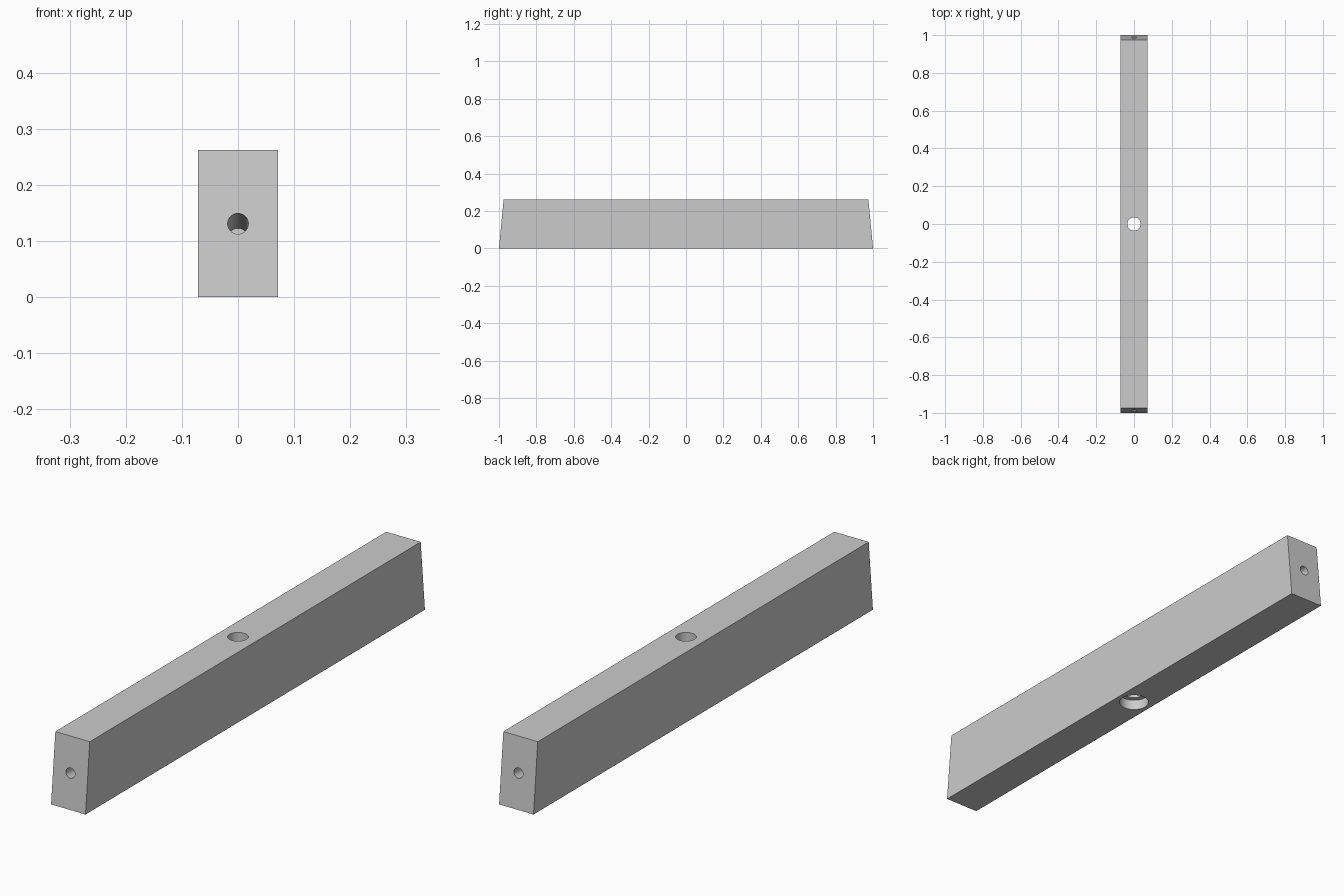
import bpy, bmesh, math
from mathutils import Vector

if "Cube" in bpy.data.objects:
    bpy.data.objects.remove(bpy.data.objects["Cube"])

W, H, L, TOP = 0.071, 0.262, 1.0, 0.975   # half width, height, half lengths


def drill(name, start, direction, radius, depth, sides=48):
    """Hidden cylinder cutter that enters the beam at start along direction."""
    d = Vector(direction).normalized()
    over = 0.02
    centre = Vector(start) + d * (depth - over) / 2
    bpy.ops.mesh.primitive_cylinder_add(vertices=sides, radius=radius, depth=depth + over,
                                        location=centre,
                                        rotation=d.to_track_quat('Z', 'Y').to_euler())
    ob = bpy.context.object
    ob.name = name
    ob.hide_render = True
    return ob


# Beam: side profile with sloping ends, extruded across x
bm = bmesh.new()
profile = [(-L, 0), (L, 0), (TOP, H), (-TOP, H)]
face = bm.faces.new([bm.verts.new((-W, y, z)) for y, z in profile])
ext = bmesh.ops.extrude_face_region(bm, geom=[face])
bmesh.ops.translate(bm, vec=(2 * W, 0, 0),
                    verts=[v for v in ext["geom"] if isinstance(v, bmesh.types.BMVert)])
bmesh.ops.recalc_face_normals(bm, faces=bm.faces)
mesh = bpy.data.meshes.new("beam")
bm.to_mesh(mesh)
bm.free()
beam = bpy.data.objects.new("beam", mesh)
bpy.context.collection.objects.link(beam)

# Vertical through hole and wider recess underneath
cutters = [drill("through_hole_cutter", (0, 0, H), (0, 0, -1), 0.035, H + 0.02),
           drill("recess_cutter", (0, 0, 0), (0, 0, 1), 0.054, 0.04)]

# Blind holes square to each sloping end
for s, end in ((-1, "front"), (1, "back")):
    cutters.append(drill(end + "_end_hole_cutter", (0, s * (L + TOP) / 2, H / 2),
                         (0, -s * H, -(L - TOP)), 0.0185, 0.28, 32))

# Cut the holes, then discard the cutters
bpy.ops.object.select_all(action='DESELECT')
beam.select_set(True)
bpy.context.view_layer.objects.active = beam
for c in cutters:
    mod = beam.modifiers.new(c.name, 'BOOLEAN')
    mod.operation = 'DIFFERENCE'
    mod.solver = 'EXACT'
    mod.object = c
    bpy.ops.object.modifier_apply(modifier=mod.name)
for c in cutters:
    bpy.data.objects.remove(c, do_unlink=True)

bpy.ops.object.shade_smooth_by_angle(angle=math.radians(30))
